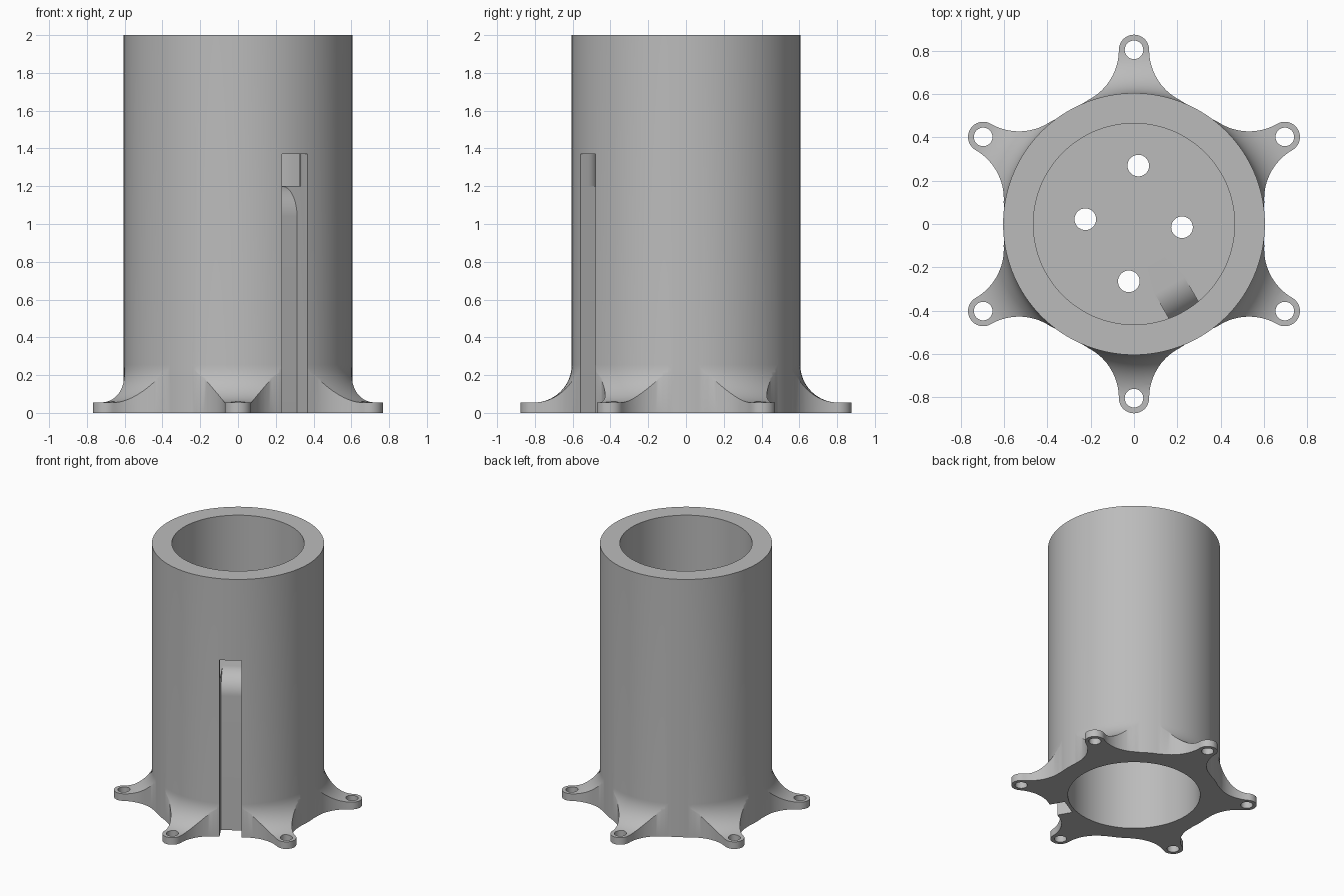
import bpy, bmesh
from math import sin, cos, pi, radians, hypot
from mathutils import Matrix, Vector

default = bpy.data.objects.get("Cube")
if default:
    bpy.data.objects.remove(default, do_unlink=True)

grey = bpy.data.materials.new("plain grey")
grey.use_nodes = True
colour = (0.5, 0.5, 0.5, 1)
grey.diffuse_color = colour
grey.node_tree.nodes["Principled BSDF"].inputs["Base Color"].default_value = colour

R, BORE, FLOOR = 0.605, 0.465, 1.2
FOOT_R, BOSS, PLATE = 0.805, 0.07, 0.055


def finish(name, bm):
    bmesh.ops.recalc_face_normals(bm, faces=bm.faces)
    mesh = bpy.data.meshes.new(name)
    bm.to_mesh(mesh)
    bm.free()
    mesh.materials.append(grey)
    obj = bpy.data.objects.new(name, mesh)
    bpy.context.collection.objects.link(obj)
    return obj


def arc(cx, cy, r, a0, a1, n=16):
    return [(cx + r * cos(a0 + (a1 - a0) * i / n), cy + r * sin(a0 + (a1 - a0) * i / n))
            for i in range(n + 1)]


def lathe(name, profile, closed, steps=120):
    bm = bmesh.new()
    vs = [bm.verts.new((r, 0, z)) for r, z in profile]
    pairs = list(zip(vs, vs[1:])) + ([(vs[-1], vs[0])] if closed else [])
    edges = [bm.edges.new(p) for p in pairs]
    bmesh.ops.spin(bm, geom=vs + edges, cent=(0, 0, 0), axis=(0, 0, 1),
                   angle=2 * pi, steps=steps)
    bmesh.ops.remove_doubles(bm, verts=bm.verts, dist=1e-5)
    return finish(name, bm)


def prism(name, points, low, high, matrix=Matrix()):
    bm = bmesh.new()
    face = bm.faces.new([bm.verts.new((x, y, low)) for x, y in points])
    new = bmesh.ops.extrude_face_region(bm, geom=[face])["geom"]
    bmesh.ops.translate(bm, vec=(0, 0, high - low),
                        verts=[v for v in new if isinstance(v, bmesh.types.BMVert)])
    bm.transform(matrix)
    return finish(name, bm)


def combine(target, tool, operation):
    mod = target.modifiers.new(operation.lower(), "BOOLEAN")
    mod.operation, mod.object, mod.solver = operation, tool, "EXACT"
    bpy.context.view_layer.objects.active = target
    bpy.ops.object.modifier_apply(modifier=mod.name)
    bpy.data.objects.remove(tool, do_unlink=True)


# Tube with an internal floor
body = lathe("flanged_tube", [(0, FLOOR), (BORE, FLOOR), (BORE, 2), (R, 2), (R, 0),
                              (BORE, 0), (BORE, 1.03), (0, 1.03)], False)

# Feet: a filleted collar trimmed to a six-pointed outline
fillet = arc(FOOT_R, PLATE + 0.2, 0.2, -pi / 2, -pi)
collar = lathe("feet", [(0.53, 0), (0.92, 0), (0.92, PLATE)] + fillet
               + [(0.53, PLATE + 0.2)], True)
side = 0.261
centre = Vector((BOSS + side, FOOT_R))
tangent = Vector((-1, 0)).angle(-centre)
half = arc(centre.x, centre.y, side, pi + tangent, pi)
half[0] = tuple(Vector(half[0]) * 0.995)
tip = arc(0, FOOT_R, BOSS, 0, pi, 20)[1:-1]
foot = half + tip + [(-x, y) for x, y in reversed(half)]
outline = []
for k in range(6):
    a = k * pi / 3
    outline += [(x * cos(a) - y * sin(a), x * sin(a) + y * cos(a)) for x, y in foot]
combine(collar, prism("feet_outline", outline, -0.1, 0.5), "INTERSECT")
combine(body, collar, "UNION")

# Screw holes in the feet
for k in range(6):
    a = pi / 2 + k * pi / 3
    hole = arc(FOOT_R * cos(a), FOOT_R * sin(a), 0.043, 0, 2 * pi, 32)[:-1]
    combine(body, prism("screw_hole", hole, -0.1, 0.3), "DIFFERENCE")

# Four holes through the internal floor
for x, y in [(0.02, 0.27), (-0.225, 0.022), (0.222, -0.015), (-0.024, -0.265)]:
    combine(body, prism("floor_hole", arc(x, y, 0.05, 0, 2 * pi, 32)[:-1], 0.9, 1.3),
            "DIFFERENCE")

# Cable groove that curves inwards onto the floor
turn = Matrix.Rotation(radians(-60), 4, "Z")
groove = [(0.7, -0.1), (0.7, 1.37), (0.33, 1.37)] + arc(0.33, FLOOR - 0.16, 0.16, pi / 2, 0)
groove.append((0.49, -0.1))
upright = turn @ Matrix.Rotation(pi / 2, 4, "X")
combine(body, prism("cable_groove", groove, -0.078, 0.078, upright), "DIFFERENCE")

# Window with rounded inner corners above the groove
flare = arc(0.55, 0.078 + 0.1, 0.1, -pi / 2, -pi, 10)
window = [(0.7, 0.078)] + flare
window += [(x, -y) for x, y in reversed(window)]
combine(body, prism("cable_window", window, FLOOR, 1.37, turn), "DIFFERENCE")

# Smooth shading with crisp edges
bpy.ops.object.select_all(action="DESELECT")
body.select_set(True)
bpy.context.view_layer.objects.active = body
bpy.ops.object.shade_smooth_by_angle(angle=radians(30))
